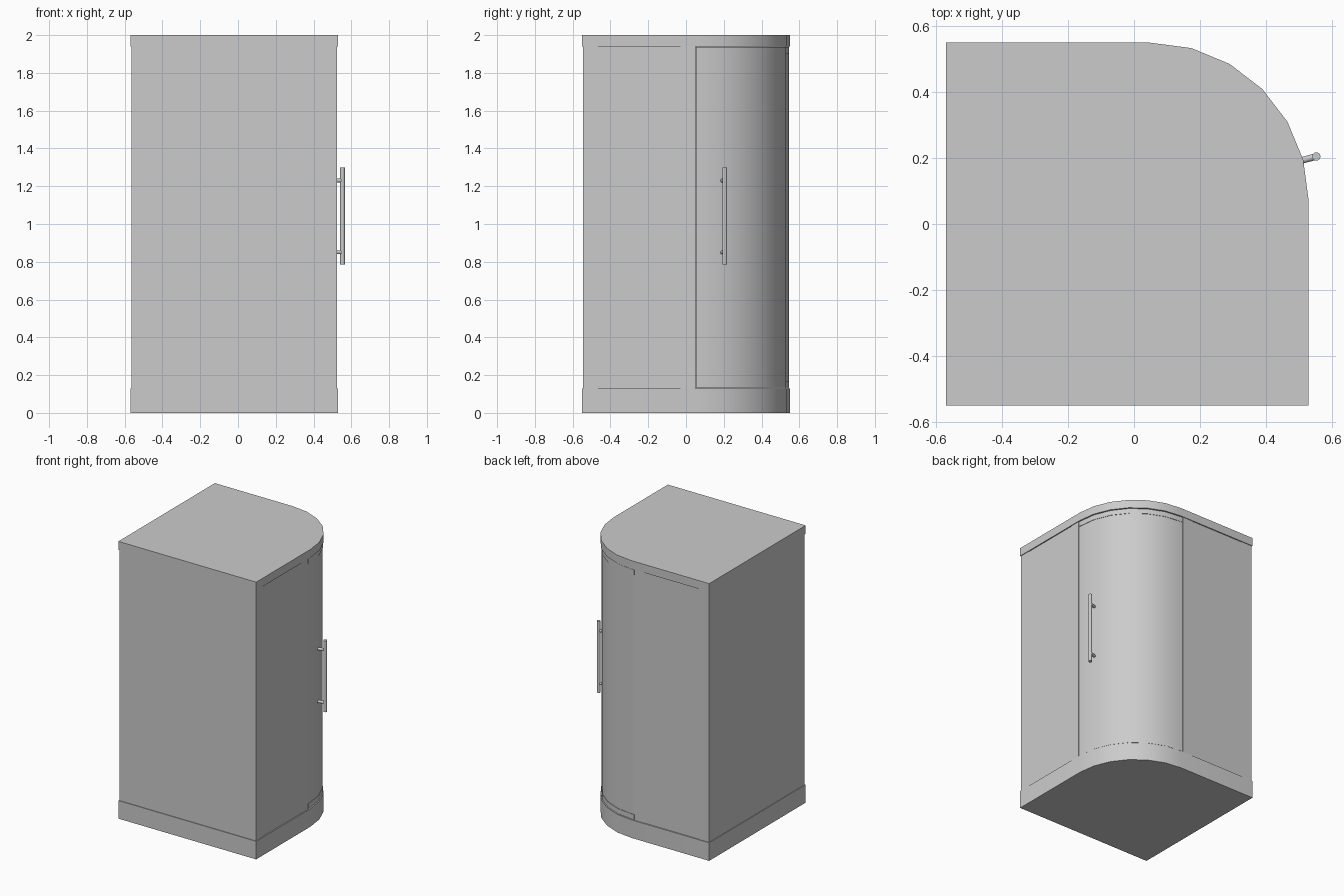
import bpy, bmesh, math
from mathutils import Vector

if "Cube" in bpy.data.objects:
    bpy.data.objects.remove(bpy.data.objects["Cube"])

CX, CY, R = 0.05, 0.07, 0.48          # centre and radius of the rounded corner
X0, X1, Y0, Y1 = -0.57, 0.53, -0.55, 0.55


def smooth(ob, angle=30):
    bpy.ops.object.select_all(action='DESELECT')
    ob.select_set(True)
    bpy.context.view_layer.objects.active = ob
    bpy.ops.object.shade_smooth_by_angle(angle=math.radians(angle))


def prism(name, pts, z0, z1):
    bm = bmesh.new()
    face = bm.faces.new([bm.verts.new((x, y, z0)) for x, y in pts])
    ext = bmesh.ops.extrude_face_region(bm, geom=[face])
    top = [g for g in ext['geom'] if isinstance(g, bmesh.types.BMVert)]
    bmesh.ops.translate(bm, verts=top, vec=(0, 0, z1 - z0))
    bmesh.ops.recalc_face_normals(bm, faces=bm.faces)
    me = bpy.data.meshes.new(name)
    bm.to_mesh(me)
    bm.free()
    ob = bpy.data.objects.new(name, me)
    bpy.context.collection.objects.link(ob)
    smooth(ob)
    return ob


def rect(xa, xb, ya, yb):
    return [(xa, ya), (xb, ya), (xb, yb), (xa, yb)]


def arc(inset):
    r = R - inset
    return [(CX + r * math.cos(math.radians(a)), CY + r * math.sin(math.radians(a)))
            for a in range(0, 91, 15)]


def outline(inset):
    return [(X0 + inset, Y1 - inset), (X0 + inset, Y0 + inset),
            (X1 - inset, Y0 + inset)] + arc(inset)


def curved_strip(outer, inner):
    # arc wall with a short straight run at both ends
    def run(i):
        return [(X1 - i, 0.053)] + arc(i) + [(0.033, Y1 - i)]
    return run(outer) + run(inner)[::-1]


def rod(name, a, b, radius):
    a, b = Vector(a), Vector(b)
    bpy.ops.mesh.primitive_cylinder_add(vertices=16, radius=radius,
                                        depth=(b - a).length, location=(a + b) / 2)
    ob = bpy.context.object
    ob.name = name
    ob.rotation_euler = (b - a).to_track_quat('Z', 'Y').to_euler()
    smooth(ob)


# tray and roof
ZB, ZT = 0.13, 1.94
prism("shower_tray", outline(0), 0, ZB)
prism("roof", outline(0), ZT, 2.0)

# solid walls
I, T = 0.005, 0.025
prism("front_wall", rect(X0 + I, X1 - I, Y0 + I, Y0 + T), ZB, ZT)
prism("left_wall", rect(X0 + I, X0 + T, Y0 + T, Y1 - I), ZB, ZT)

# fixed panels: two stiles with a slightly recessed pane between
G = 0.008
prism("right_stile_front", rect(X1 - T, X1 - I, Y0 + T, -0.465), ZB, ZT)
prism("right_stile_door", rect(X1 - T, X1 - I, -0.03, 0.049), ZB, ZT)
prism("right_pane", rect(X1 - 0.018, X1 - G, -0.465, -0.03), ZB, ZT)
prism("back_stile_left", rect(X0 + T, -0.485, Y1 - T, Y1 - I), ZB, ZT)
prism("back_stile_door", rect(-0.05, 0.029, Y1 - T, Y1 - I), ZB, ZT)
prism("back_pane", rect(-0.485, -0.05, Y1 - 0.018, Y1 - G), ZB, ZT)

# curved door with rails
prism("door_bottom_rail", curved_strip(I, T), 0.134, 0.17)
prism("door_top_rail", curved_strip(I, T), 1.9, 1.936)
prism("door_pane", curved_strip(G, 0.018), 0.17, 1.9)

# door handle
d = Vector((math.cos(math.radians(15)), math.sin(math.radians(15)), 0))
c = Vector((CX, CY, 0))
grip = c + d * 0.521
rod("handle_bar", grip + Vector((0, 0, 0.785)), grip + Vector((0, 0, 1.3)), 0.0125)
for i, z in enumerate((0.85, 1.23)):
    up = Vector((0, 0, z))
    rod(f"handle_mount_{i + 1}", c + d * 0.465 + up, grip + up, 0.01)
